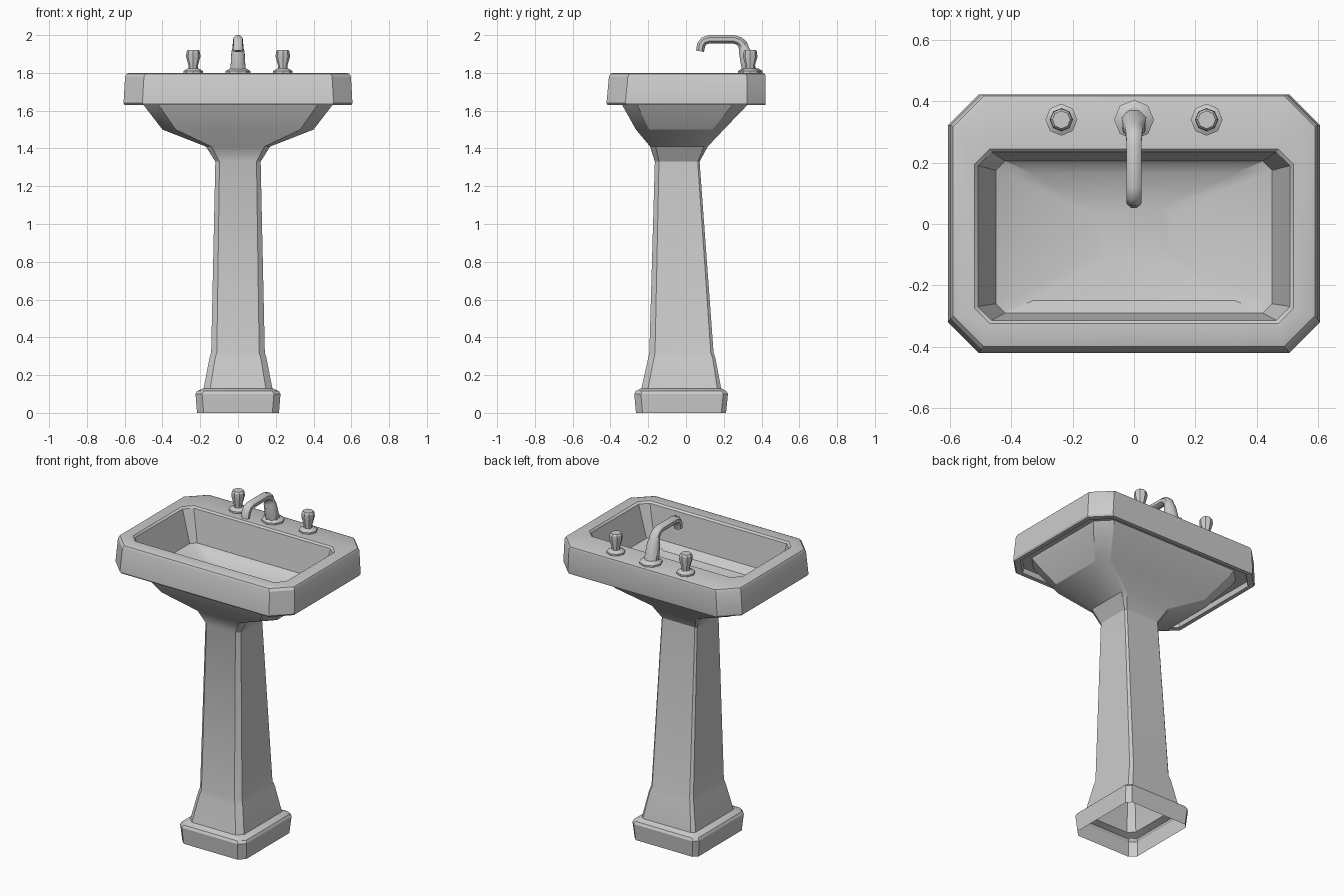
import bpy, bmesh, math
from mathutils import Vector


def finish(name, bm, angle=30):
    bmesh.ops.recalc_face_normals(bm, faces=bm.faces)
    me = bpy.data.meshes.new(name)
    bm.to_mesh(me)
    bm.free()
    ob = bpy.data.objects.new(name, me)
    bpy.context.collection.objects.link(ob)
    bpy.ops.object.select_all(action='DESELECT')
    ob.select_set(True)
    bpy.context.view_layer.objects.active = ob
    bpy.ops.object.shade_smooth_by_angle(angle=math.radians(angle))
    return ob


def loft(name, rings, cap_start=False, cap_end=False, angle=30):
    """Skin a list of equally sized point rings."""
    bm = bmesh.new()
    loops = [[bm.verts.new(p) for p in r] for r in rings]
    n = len(loops[0])
    for a, b in zip(loops, loops[1:]):
        for i in range(n):
            j = (i + 1) % n
            bm.faces.new((a[i], a[j], b[j], b[i]))
    if cap_start:
        bm.faces.new(loops[0])
    if cap_end:
        bm.faces.new(loops[-1])
    return finish(name, bm, angle)


def octo(z, x, y0, y1, cf, cb):
    """Rectangle with cut corners: cf at the front, cb at the back."""
    return [(x - cf, y0, z), (x, y0 + cf, z), (x, y1 - cb, z), (x - cb, y1, z),
            (cb - x, y1, z), (-x, y1 - cb, z), (-x, y0 + cf, z), (cf - x, y0, z)]


def turned(name, profile, x, y, sides=8):
    rings = [[(x + r * math.cos(2 * math.pi * i / sides),
               y + r * math.sin(2 * math.pi * i / sides), z) for i in range(sides)]
             for r, z in profile]
    return loft(name, rings, True, True)


# pedestal, open underneath, flowing into the bowl's outer shell
loft("pedestal_and_bowl_shell", [octo(*s) for s in [
    (0.00, 0.217, -0.265, 0.212, 0.035, 0.025),
    (0.10, 0.225, -0.274, 0.222, 0.035, 0.025),
    (0.115, 0.217, -0.266, 0.214, 0.035, 0.025),
    (0.13, 0.182, -0.236, 0.186, 0.035, 0.02),
    (0.29, 0.151, -0.200, 0.156, 0.03, 0.015),
    (0.32, 0.142, -0.194, 0.146, 0.03, 0.015),
    (1.33, 0.120, -0.165, 0.072, 0.022, 0.01),
    (1.41, 0.170, -0.190, 0.115, 0.03, 0.02),
    (1.50, 0.400, -0.265, 0.200, 0.07, 0.06),
    (1.63, 0.500, -0.338, 0.325, 0.08, 0.08),
    (1.66, 0.515, -0.350, 0.345, 0.08, 0.08),
]])

# basin: underside groove, lip, outer wall, rim, inner walls and floor
loft("basin", [octo(*s) for s in [
    (1.66, 0.515, -0.350, 0.345, 0.08, 0.08),
    (1.66, 0.570, -0.385, 0.390, 0.095, 0.095),
    (1.63, 0.575, -0.390, 0.395, 0.095, 0.095),
    (1.63, 0.600, -0.416, 0.420, 0.10, 0.10),
    (1.64, 0.606, -0.421, 0.422, 0.10, 0.10),
    (1.78, 0.598, -0.408, 0.422, 0.10, 0.10),
    (1.795, 0.590, -0.400, 0.418, 0.10, 0.10),
    (1.80, 0.575, -0.388, 0.405, 0.095, 0.095),
    (1.80, 0.520, -0.325, 0.245, 0.05, 0.05),
    (1.79, 0.509, -0.314, 0.235, 0.045, 0.045),
    (1.60, 0.450, -0.290, 0.205, 0.03, 0.03),
    (1.56, 0.360, -0.250, 0.165, 0.03, 0.03),
    (1.53, 0.120, -0.120, 0.060, 0.03, 0.03),
]], cap_end=True)

# tap handles
for side, x in (("left", -0.237), ("right", 0.237)):
    turned(side + "_tap_flange", [(0.052, 1.795), (0.052, 1.81), (0.03, 1.822)], x, 0.34)
    turned(side + "_tap_handle", [(0.026, 1.81), (0.024, 1.835), (0.038, 1.885),
                                  (0.036, 1.912), (0.029, 1.921)], x, 0.34)

# spout flange
turned("spout_flange", [(0.065, 1.795), (0.065, 1.81), (0.042, 1.824)], 0, 0.34)

# spout: octagonal tube swept along a path of (y, z, radius)
path = [(0.335, 1.81, 0.038), (0.312, 1.91, 0.033), (0.308, 1.925, 0.028),
        (0.300, 1.950, 0.026), (0.283, 1.968, 0.024), (0.255, 1.977, 0.023),
        (0.120, 1.977, 0.023), (0.095, 1.969, 0.023), (0.080, 1.948, 0.023),
        (0.074, 1.915, 0.022)]
rings = []
for i, (y, z, r) in enumerate(path):
    a, b = path[max(i - 1, 0)], path[min(i + 1, len(path) - 1)]
    t = Vector((0, b[0] - a[0], b[1] - a[1])).normalized()
    up = t.cross(Vector((1, 0, 0)))
    ring = []
    for k in range(8):
        ang = math.pi / 8 + k * math.pi / 4
        ring.append(Vector((0, y, z)) + Vector((1.15 * r * math.cos(ang), 0, 0))
                    + up * (1.06 * r * math.sin(ang)))
    rings.append(ring)
loft("spout", rings, True, True, 46)
